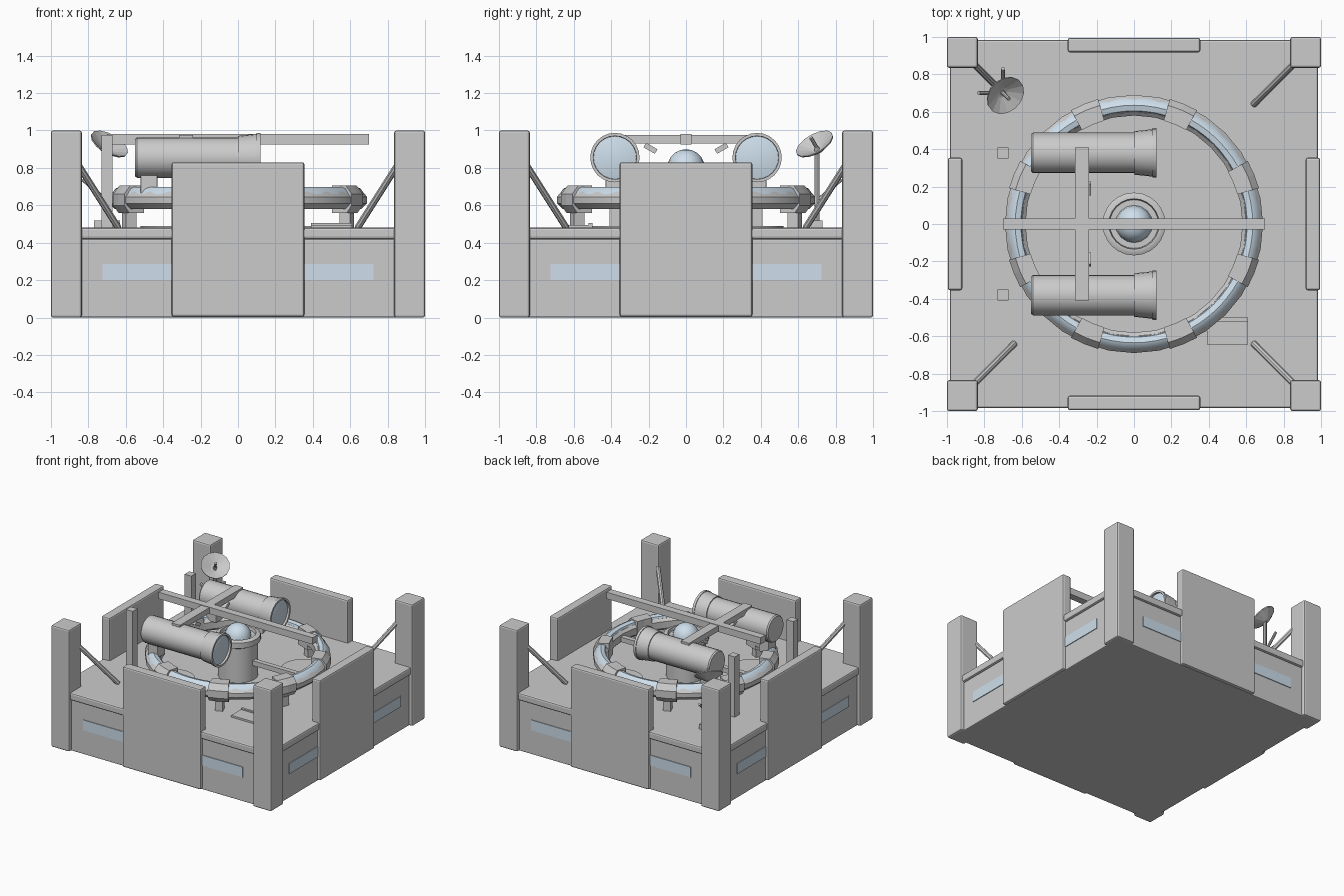
import bpy, bmesh, math
from mathutils import Vector

if "Cube" in bpy.data.objects:
    bpy.data.objects.remove(bpy.data.objects["Cube"])

glass = bpy.data.materials.new("pale_glass")
glass.diffuse_color = (0.62, 0.74, 0.84, 1)
glass.use_nodes = True
glass.node_tree.nodes["Principled BSDF"].inputs["Base Color"].default_value = glass.diffuse_color


def finish(name, bm, mat=None, smooth=False, bevel=0):
    bmesh.ops.recalc_face_normals(bm, faces=bm.faces)
    me = bpy.data.meshes.new(name)
    bm.to_mesh(me)
    bm.free()
    ob = bpy.data.objects.new(name, me)
    bpy.context.collection.objects.link(ob)
    if mat:
        me.materials.append(mat)
    if bevel:
        b = ob.modifiers.new("bevel", 'BEVEL')
        b.width, b.segments = bevel, 2
    if smooth:
        bpy.context.view_layer.objects.active = ob
        ob.select_set(True)
        bpy.ops.object.shade_smooth_by_angle(angle=math.radians(35))
        ob.select_set(False)
    return ob


def box(name, x0, x1, y0, y1, z0, z1, mat=None, bevel=0):
    bm = bmesh.new()
    bmesh.ops.create_cube(bm, size=1)
    for v in bm.verts:
        v.co = ((x0 + x1) / 2 + v.co.x * (x1 - x0), (y0 + y1) / 2 + v.co.y * (y1 - y0),
                (z0 + z1) / 2 + v.co.z * (z1 - z0))
    return finish(name, bm, mat, bevel=bevel)


def lathe(name, profile, n=24, origin=(0, 0, 0), axis=(0, 0, 1), closed=False, mat=None,
          smooth=True, a0=0, a1=360):
    """Revolve (radius, height) points around an axis; partial sweeps get end caps."""
    full = a1 - a0 == 360
    rot = Vector((0, 0, 1)).rotation_difference(Vector(axis))
    bm = bmesh.new()
    rings = []
    for i in range(n if full else n + 1):
        a = math.radians(a0 + (a1 - a0) * i / n)
        rings.append([bm.verts.new(rot @ Vector((r * math.cos(a), r * math.sin(a), z)) + Vector(origin))
                      for r, z in profile])
    m = len(profile)
    for i in range(n):
        p, q = rings[i], rings[(i + 1) % len(rings)]
        for j in range(m if closed else m - 1):
            k = (j + 1) % m
            bm.faces.new((p[j], q[j], q[k], p[k]))
    if not full:
        bm.faces.new(rings[0])
        bm.faces.new(rings[-1])
    bmesh.ops.remove_doubles(bm, verts=bm.verts, dist=1e-5)
    return finish(name, bm, mat, smooth)


def rod(name, a, b, r, n=8):
    a, b = Vector(a), Vector(b)
    h = (b - a).length
    return lathe(name, [(0, 0), (r, 0), (r, h), (0, h)], n, a, (b - a).normalized())


def turn(ob, deg):
    ob.rotation_euler.z = math.radians(deg)
    return ob


# Base block and overhanging deck
box("base", -.97, .97, -.97, .97, 0, .42, bevel=.008)
box("deck", -.985, .985, -.985, .985, .42, .48, bevel=.012)

# Wall panels and window strips, one set per side
for k in range(4):
    turn(box("wall_panel", -.355, .355, -.995, -.918, .005, .83, bevel=.012), 90 * k)
    for s in (-1, 1):
        x0, x1 = sorted((s * .35, s * .725))
        turn(box("window_strip", x0, x1, -.976, -.96, .2, .285, glass), 90 * k)

# Corner posts with diagonal braces
for sx in (-1, 1):
    for sy in (-1, 1):
        xs, ys = sorted((sx * .835, sx)), sorted((sy * .835, sy))
        box("corner_post", *xs, *ys, 0, 1, bevel=.012)
        rod("corner_brace", (sx * .64, sy * .64, .48), (sx * .85, sy * .85, .81), .018)

# Ring body
lathe("ring_body", [(.58, .6), (.6, .58), (.66, .58), (.69, .61), (.69, .645), (.665, .675),
                    (.6, .675), (.58, .655)], 32, closed=True)

# Glass arcs on the ring, with clamps and feet in between
for k in range(8):
    lathe("ring_glass", [(.595, .66), (.675, .66), (.655, .69), (.635, .698), (.605, .69)], 6,
          closed=True, mat=glass, a0=45 * k - 16, a1=45 * k + 16)
    lathe("ring_clamp", [(.575, .56), (.665, .56), (.695, .6), (.695, .66), (.66, .705), (.575, .705)], 2,
          closed=True, smooth=False, a0=45 * k + 16, a1=45 * k + 29)
    turn(box("ring_foot", .6, .66, -.03, .03, .47, .58), 45 * k + 22.5)

# Central hub with glass dome and spokes
lathe("hub", [(0, .48), (.15, .48), (.15, .76), (.168, .77), (.168, .815), (.15, .825),
              (.135, .825), (.13, .8), (0, .8)], 24)
dome = [(.1 * math.cos(math.radians(t)), .8 + .1 * math.sin(math.radians(t))) for t in (0, 18, 36, 54, 72, 90)]
lathe("hub_dome", dome, 16, mat=glass)
for s in (-1, 1):
    x0, x1 = sorted((s * .12, s * .6))
    box("hub_spoke", x0, x1, -.02, .02, .6, .64)

# Twin barrels with flared front, lens and cradle
for s in (-1, 1):
    lathe("barrel", [(0, -.55), (.1, -.55), (.108, -.54), (.108, 0), (.116, 0), (.127, .1), (.132, .1),
                     (.132, .12), (.116, .12), (.114, .1), (0, .1)], 24, (0, s * .38, .855), (1, 0, 0))
    lathe("barrel_lens", [(0, .118), (.07, .114), (.115, .104)], 24, (0, s * .38, .855), (1, 0, 0), mat=glass)
    box("barrel_cradle", -.52, -.43, s * .38 - .05, s * .38 + .05, .66, .77, bevel=.006)
    box("rear_mast", -.73, -.67, s * .38 - .03, s * .38 + .03, .48, .975)
    # Tilted lamp under the cross beam
    lamp = box("beam_lamp", -.04, .04, -.035, .035, -.014, .014)
    lamp.location = (-.27, s * .19, .905)
    lamp.rotation_euler.x = s * math.radians(30)

# Overhead beams
box("long_beam", -.7, .7, -.03, .03, .925, .98)
box("cross_beam", -.315, -.24, -.41, .41, .93, .976)

# Deck plates and hatch
for s in (-1, 1):
    lathe("deck_disc", [(0, .478), (.17, .478), (.17, .488), (0, .488)], 24, (s * .35, s * .35, 0))
box("hatch", .39, .61, -.645, -.5, .478, .495)
box("hatch_hinge", .39, .61, -.52, -.5, .49, .505)

# Dish antenna on a propped pole
rod("antenna_pole", (-.7, .7, .48), (-.7, .7, .91), .014)
for dx, dy in ((-.13, 0), (0, .13)):
    rod("antenna_prop", (-.7, .7, .62), (-.7 + dx, .7 + dy, .74), .011)
box("antenna_foot", -.77, -.63, .67, .73, .48, .52)
aim = Vector((.447, -.447, .775)).normalized()
lathe("antenna_dish", [(0, -.035), (.03, -.032), (.109, .012), (.11, .02), (.03, -.018), (0, -.022)], 14,
      (-.695, .695, .915), aim, smooth=False)
c = Vector((-.695, .695, .915))
rod("antenna_feed", c - aim * .03, c + aim * .06, .01)
